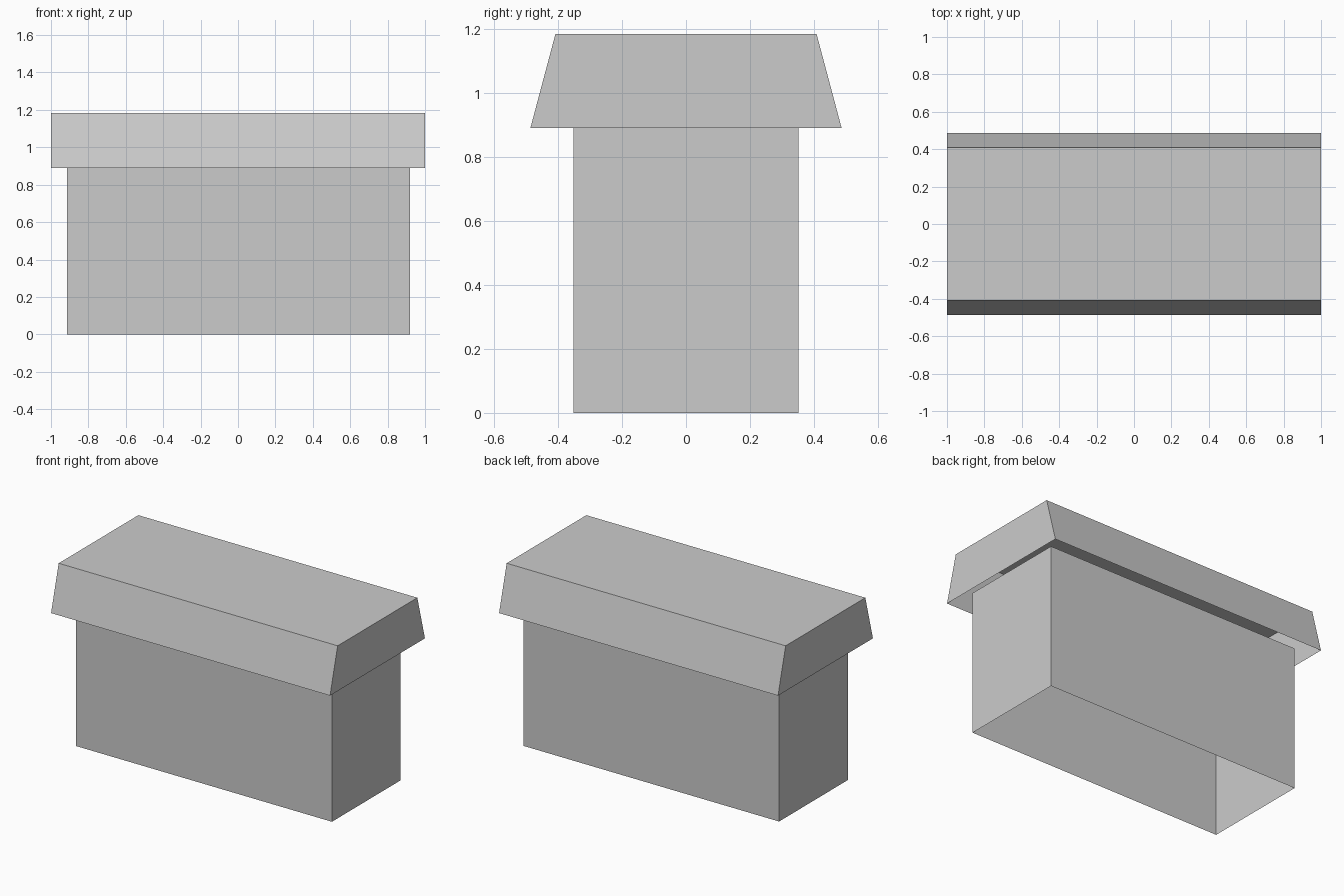
import bpy
import bmesh

cube = bpy.data.objects.get("Cube")
if cube:
    bpy.data.objects.remove(cube, do_unlink=True)

# Single plain grey for every part
grey = bpy.data.materials.new("light_grey")
grey.use_nodes = True
colour = (0.6, 0.6, 0.6, 1.0)
grey.diffuse_color = colour
grey.node_tree.nodes["Principled BSDF"].inputs["Base Color"].default_value = colour


def hollow_box(name, half_x, half_y, bottom, top, top_half_y, capped, shift_x=0.0):
    """Thin-walled box, open below, with an optional cap and a taper in y."""
    bm = bmesh.new()
    bmesh.ops.create_cube(bm, size=2)
    open_faces = [f for f in bm.faces
                  if f.normal.z < -0.5 or (f.normal.z > 0.5 and not capped)]
    bmesh.ops.delete(bm, geom=open_faces, context="FACES_ONLY")
    for v in bm.verts:
        upper = v.co.z > 0
        v.co.x = v.co.x * half_x + shift_x
        v.co.y *= top_half_y if upper else half_y
        v.co.z = top if upper else bottom
    mesh = bpy.data.meshes.new(name)
    bm.to_mesh(mesh)
    bm.free()
    mesh.materials.append(grey)
    obj = bpy.data.objects.new(name, mesh)
    bpy.context.collection.objects.link(obj)
    return obj


# Straight walls, reaching a little way up inside the lid
hollow_box("body_walls", 0.917, 0.352, 0.0, 0.93, 0.352, False, 0.003)

# Overhanging lid, sloped on its long sides and hollow underneath
hollow_box("tapered_lid", 1.0, 0.486, 0.89, 1.183, 0.408, True)
